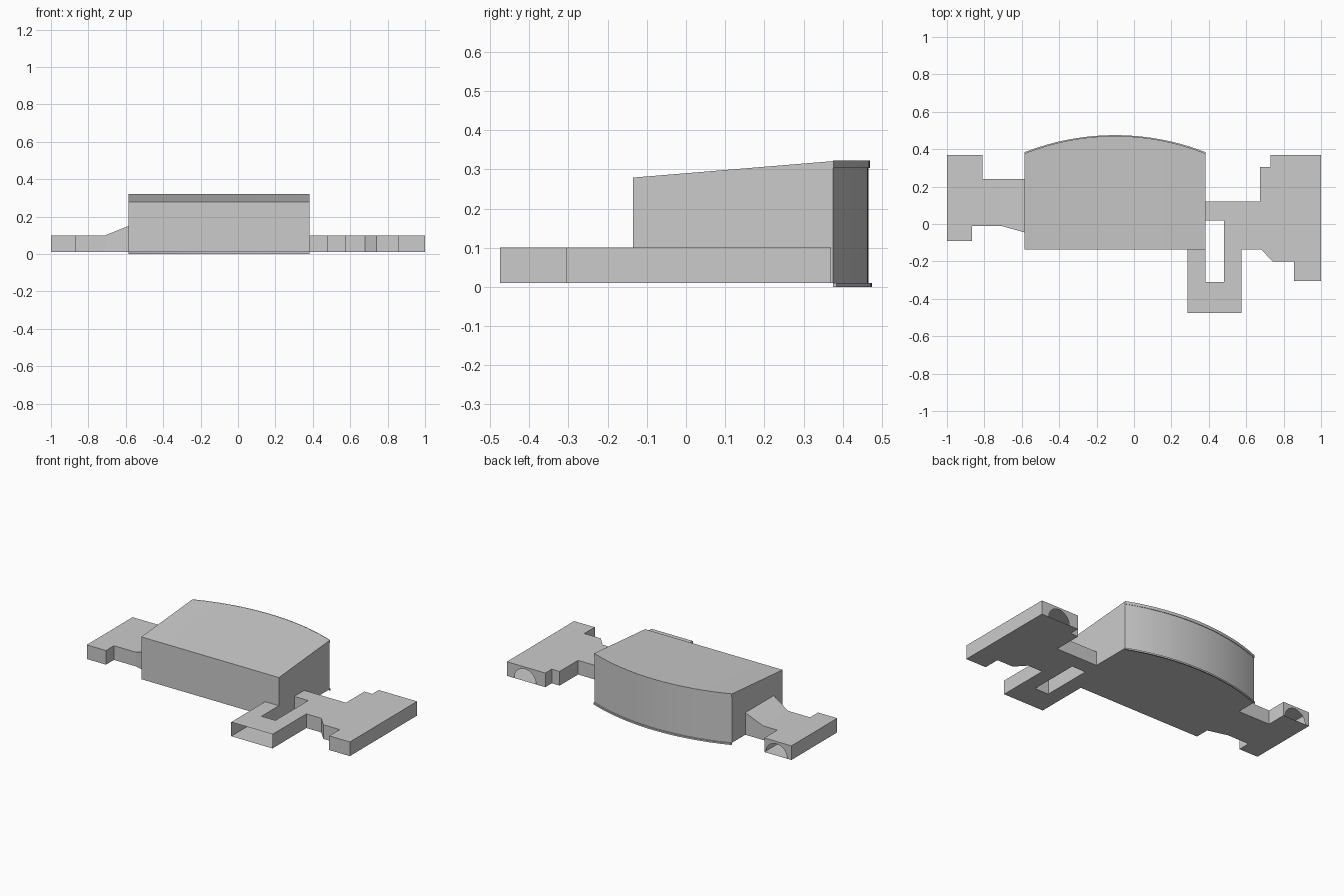
import bpy, bmesh, math

if "Cube" in bpy.data.objects:
    bpy.data.objects.remove(bpy.data.objects["Cube"])

Z0, Z1 = 0.01, 0.10


def finish(name, bm, smooth=False):
    bmesh.ops.remove_doubles(bm, verts=bm.verts, dist=1e-5)
    bmesh.ops.recalc_face_normals(bm, faces=bm.faces)
    me = bpy.data.meshes.new(name)
    bm.to_mesh(me)
    bm.free()
    ob = bpy.data.objects.new(name, me)
    bpy.context.collection.objects.link(ob)
    if smooth:
        bpy.context.view_layer.objects.active = ob
        ob.select_set(True)
        bpy.ops.object.shade_smooth_by_angle(angle=math.radians(30))
        ob.select_set(False)
    return ob


def face(bm, pts):
    bm.faces.new([bm.verts.new(p) for p in pts])


def shell(name, outline, open_walls=(), arches=None):
    """Hollow block over an outline of (x, y[, top]); arches: wall -> (centre x, radius)."""
    arches = arches or {}
    bm = bmesh.new()
    pts = [(p[0], p[1], p[2] if len(p) > 2 else Z1) for p in outline]
    face(bm, pts)
    face(bm, [(x, y, Z0) for x, y, _ in pts])
    for i, a in enumerate(pts):
        b = pts[(i + 1) % len(pts)]
        if i in open_walls:
            continue
        wall = [(a[0], a[1], Z0)]
        if i in arches:
            cx, r = arches[i]
            s = -1 if b[0] > a[0] else 1
            for k in range(17):
                t = math.pi * k / 16
                wall.append((cx + s * r * math.cos(t), a[1], Z0 + r * math.sin(t)))
        wall += [(b[0], b[1], Z0), b, a]
        face(bm, wall)
    return finish(name, bm)


# Main hall: bowed back wall and a roof rising towards it
X0, X1, FRONT = -0.585, 0.382, -0.135
N = 32


def arc(end, peak):
    half, sag = (X1 - X0) / 2, peak - end
    r = (half * half + sag * sag) / (2 * sag)
    cx, a = (X0 + X1) / 2, math.asin(half / r)
    return [(cx + r * math.sin(a * (2 * k / N - 1)),
             peak - r + r * math.cos(a * (2 * k / N - 1))) for k in range(N + 1)]


back = arc(0.375, 0.466)
bm = bmesh.new()
for (xa, ya), (xb, yb) in zip(back, back[1:]):
    face(bm, [(xa, FRONT, .279), (xb, FRONT, .279), (xb, yb, .321), (xa, ya, .321)])
    face(bm, [(xa, FRONT, Z0), (xb, FRONT, Z0), (xb, yb, Z0), (xa, ya, Z0)])
    face(bm, [(xa, ya, Z0), (xb, yb, Z0), (xb, yb, .321), (xa, ya, .321)])
    face(bm, [(xa, FRONT, Z0), (xb, FRONT, Z0), (xb, FRONT, .279), (xa, FRONT, .279)])
for x in (X0, X1):
    face(bm, [(x, FRONT, Z0), (x, .375, Z0), (x, .375, .321), (x, FRONT, .279)])
finish("main_hall", bm, True)


# Thin curved bands along the back wall
def band(name, inner, outer, z0, z1):
    bm = bmesh.new()
    for i in range(N):
        a, b, c, d = inner[i], inner[i + 1], outer[i + 1], outer[i]
        for z in (z0, z1):
            face(bm, [(*p, z) for p in (a, b, c, d)])
        for p, q in ((a, b), (c, d)):
            face(bm, [(*p, z0), (*q, z0), (*q, z1), (*p, z1)])
    for i in (0, N):
        p, q = inner[i], outer[i]
        face(bm, [(*p, z0), (*q, z0), (*q, z1), (*p, z1)])
    finish(name, bm, True)


band("roof_edge_band", back, arc(0.377, 0.470), .303, .322)
band("base_ledge", back, arc(0.384, 0.475), 0, Z0)

# Left wing with an arched back opening
shell("left_wing",
      [(-1, .37), (-.81, .37), (-.81, .24), (-.71, .24), (-.71, -.01),
       (-.865, -.01), (-.865, -.09), (-1, -.09)],
      open_walls={3}, arches={0: (-.895, .075)})

# Flared passage between left wing and hall
shell("left_passage",
      [(-.71, .24), (X0, .24, .15), (X0, -.045, .15), (-.71, -.01)],
      open_walls={1, 3})

# Right wing: arched back opening and a U-shaped corridor with an open front
shell("right_wing",
      [(.382, .12), (.675, .12), (.675, .305), (.73, .305), (.73, .37), (1, .37),
       (1, -.305), (.855, -.305), (.855, -.20), (.74, -.20), (.68, -.135),
       (.575, -.135), (.575, -.475), (.285, -.475), (.285, -.135), (.382, -.135),
       (.382, -.31), (.48, -.31), (.48, .02), (.382, .02)],
      open_walls={12, 14, 19}, arches={4: (.872, .077)})
